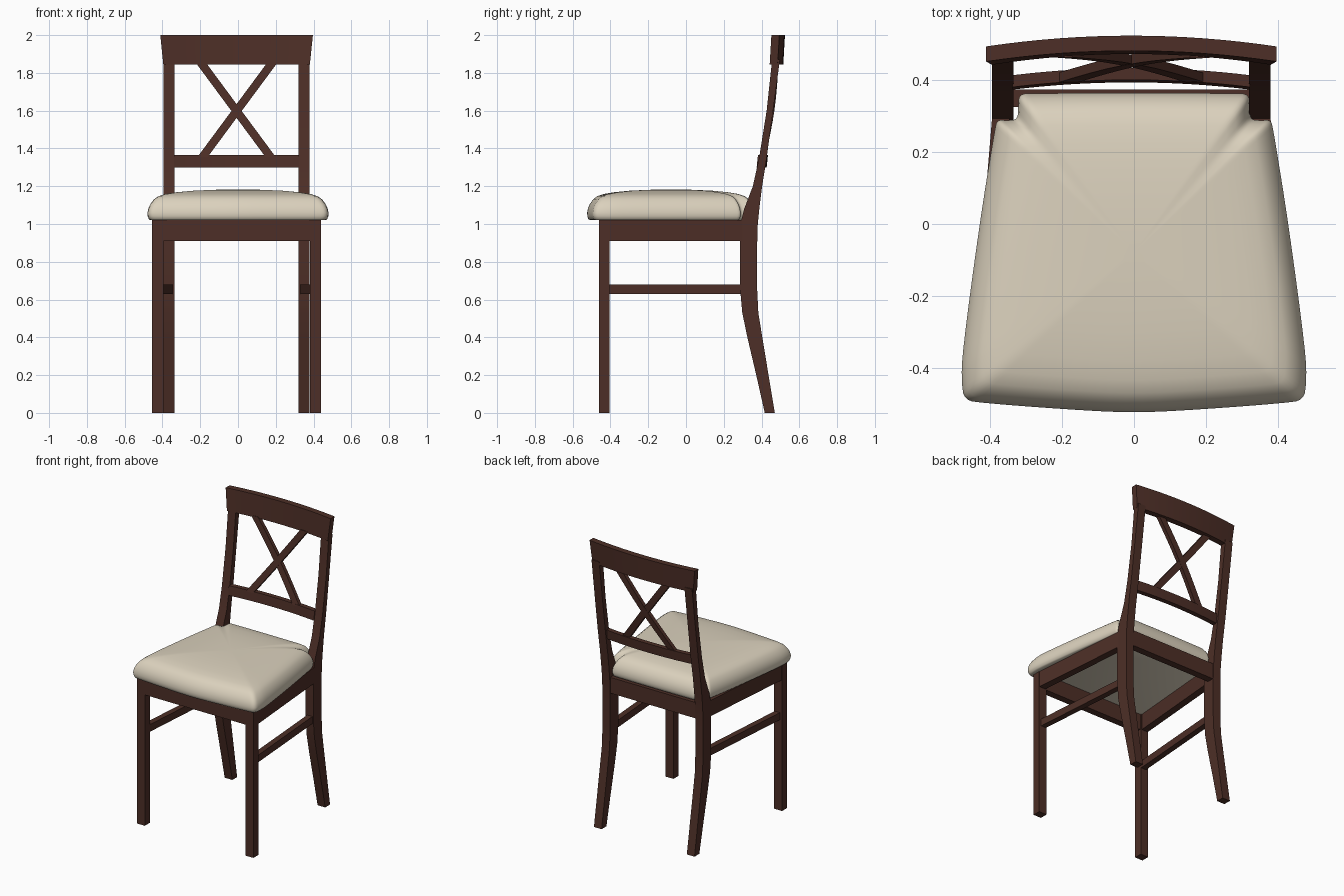
import bpy, bmesh, math
from mathutils import Vector

cube = bpy.data.objects.get("Cube")
if cube:
    bpy.data.objects.remove(cube, do_unlink=True)


def material(name, color):
    m = bpy.data.materials.new(name)
    m.use_nodes = True
    m.diffuse_color = color
    m.node_tree.nodes["Principled BSDF"].inputs["Base Color"].default_value = color
    return m


WOOD = material("dark brown wood", (0.075, 0.028, 0.02, 1))
FABRIC = material("cream fabric", (0.71, 0.64, 0.51, 1))
CX = -0.0075  # the wooden frame sits slightly off the cushion's centre line


def loft(name, sections, mat=WOOD, angle=30):
    """Skin a closed tube through rings of points and cap both ends."""
    bm = bmesh.new()
    rings = [[bm.verts.new(p) for p in s] for s in sections]
    n = len(rings[0])
    for a, b in zip(rings, rings[1:]):
        for i in range(n):
            j = (i + 1) % n
            bm.faces.new((a[i], a[j], b[j], b[i]))
    bm.faces.new(rings[0])
    bm.faces.new(rings[-1])
    bmesh.ops.recalc_face_normals(bm, faces=bm.faces)
    mesh = bpy.data.meshes.new(name)
    bm.to_mesh(mesh)
    bm.free()
    mesh.materials.append(mat)
    obj = bpy.data.objects.new(name, mesh)
    bpy.context.collection.objects.link(obj)
    bpy.ops.object.select_all(action='DESELECT')
    obj.select_set(True)
    bpy.context.view_layer.objects.active = obj
    bpy.ops.object.shade_smooth_by_angle(angle=math.radians(angle))
    return obj


def flat(x0, x1, y0, y1, z):
    """Horizontal rectangle, placed on the frame's centre line."""
    return [(CX + x0, y0, z), (CX + x1, y0, z), (CX + x1, y1, z), (CX + x0, y1, z)]


def upright(x0, x1, y, z0, z1):
    """Rectangle facing the front."""
    return [(CX + x0, y, z0), (CX + x1, y, z0), (CX + x1, y, z1), (CX + x0, y, z1)]


# Legs, side aprons and side stretchers
POST = [(0, .417, .47), (.2, .372, .437), (.4, .325, .404), (.53, .298, .383),
        (.65, .287, .377), (.9, .287, .377), (1.0, .288, .38), (1.08, .308, .388),
        (1.2, .354, .403), (1.35, .387, .427), (1.6, .427, .461), (1.87, .456, .497)]
for side, s in (("left", 1), ("right", -1)):
    loft(side + "_front_leg", [flat(s * .388, s * .448, -.46, -.405, z) for z in (0, 1.02)])
    loft(side + "_back_post", [flat(s * .328, s * .387, a, b, z) for z, a, b in POST])
    loft(side + "_side_apron", [upright(s * .397, s * .446, -.41, .91, 1.02),
                                upright(s * .338, s * .387, .30, .91, 1.02)])
    loft(side + "_side_stretcher", [upright(s * .392, s * .432, -.41, .63, .68),
                                    upright(s * .338, s * .378, .30, .63, .68)])

# Front and back aprons
loft("front_apron", [flat(-.39, .39, -.458, -.41, z) for z in (.91, 1.02)])
loft("back_apron", [flat(-.33, .33, .325, .374, z) for z in (.91, 1.02)])


def bowed_rail(name, low, high, front, back, bow, lean, z0, z1, steps=16):
    """Rail bowed towards the back, with half widths low and high."""
    rings = []
    for i in range(steps + 1):
        t = 2 * i / steps - 1
        dy = bow * (1 - t * t)
        xl, xh = CX + t * low, CX + t * high
        rings.append([(xl, front + dy, z0), (xl, back + dy, z0),
                      (xh, back + dy + lean, z1), (xh, front + dy + lean, z1)])
    loft(name, rings)


# Backrest rails
bowed_rail("top_rail", .388, .404, .443, .485, .03, .009, 1.845, 2.0)
bowed_rail("lower_back_rail", .33, .33, .374, .407, .02, .007, 1.3, 1.365)

# Crossed back bars
for name, s, half in (("cross_bar_a", 1, .0135), ("cross_bar_b", -1, .0125)):
    rings = []
    for i in range(9):
        t = i / 8
        x = s * (-.18 + .37 * t)
        y = .406 + .07 * t + .014 * math.sin(math.pi * t)
        rings.append(flat(x - .027, x + .027, y - half, y + half, 1.355 + .5 * t))
    loft(name, rings)

# Cushion outline: right half from front to back, mirrored, with cut corners softened
half_outline = [(.2, -.515), (.42, -.498), (.472, -.49), (.48, -.44), (.478, -.36),
                (.43, .0), (.388, .26), (.381, .29), (.355, .288),
                (.324, .29), (.322, .325), (.32, .362), (.28, .363), (.1, .365)]
outline = [Vector(p) for p in half_outline]
outline += [Vector((-p.x, p.y)) for p in reversed(outline)]
outline.append(Vector((0, -.526)))
for _ in range(2):
    outline = [a.lerp(b, f) for a, b in zip(outline, outline[1:] + outline[:1])
               for f in (.25, .75)]

# Padded seat: shrinking rings that follow a pillow profile
middle = Vector((0, -.08))
PROFILE = [(.965, 1.02), (.985, 1.025), (.998, 1.042), (1, 1.06), (.99, 1.083),
           (.97, 1.104), (.93, 1.13), (.88, 1.147), (.8, 1.159), (.68, 1.168),
           (.5, 1.176), (.28, 1.181), (.06, 1.183)]
rings = []
for scale, z in PROFILE:
    pts = [middle + (p - middle) * scale for p in outline]
    rings.append([(p.x, p.y, z) for p in pts])
loft("seat_cushion", rings, FABRIC, 60)
